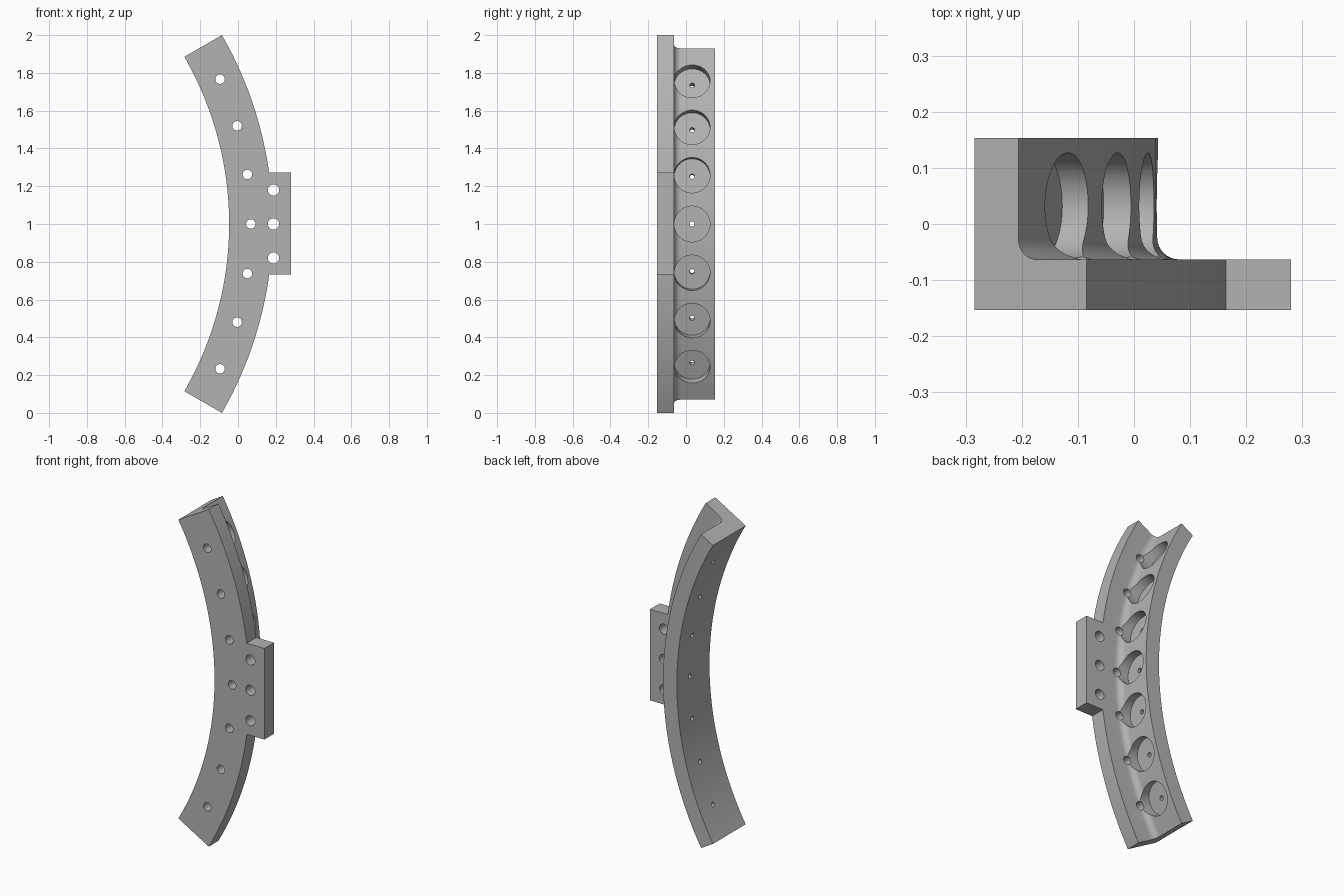
import bpy, bmesh, math
from mathutils import Matrix, Vector

if "Cube" in bpy.data.objects:
    bpy.data.objects.remove(bpy.data.objects["Cube"], do_unlink=True)

CENTRE = Vector((-1.817, 0, 1))       # axis of the arc, running along y
R_IN, R_WALL, R_OUT = 1.77, 1.86, 2.0
FRONT, FLANGE, BACK = -0.153, -0.063, 0.153
FILLET, STEPS = 0.037, 48
BORE_Y = 0.0325

grey = bpy.data.materials.new("plain grey")
grey.use_nodes = True
colour = (0.45, 0.45, 0.45, 1)
grey.diffuse_color = colour
grey.node_tree.nodes["Principled BSDF"].inputs["Base Color"].default_value = colour


def make_object(name, bm):
    bmesh.ops.recalc_face_normals(bm, faces=bm.faces)
    mesh = bpy.data.meshes.new(name)
    bm.to_mesh(mesh)
    bm.free()
    mesh.materials.append(grey)
    ob = bpy.data.objects.new(name, mesh)
    bpy.context.collection.objects.link(ob)
    return ob


def on_arc(radius, angle, y):
    return CENTRE + Vector((radius * math.cos(angle), y, radius * math.sin(angle)))


def rod(bm, start, end, radius, sides=48):
    axis = end - start
    turn = axis.to_track_quat('Z', 'Y').to_matrix().to_4x4()
    bmesh.ops.create_cone(bm, cap_ends=True, segments=sides, radius1=radius, radius2=radius,
                          depth=axis.length, matrix=Matrix.Translation((start + end) / 2) @ turn)


def combine(target, tool, operation):
    tool.hide_render = True
    mod = target.modifiers.new(tool.name, 'BOOLEAN')
    mod.operation, mod.solver, mod.object = operation, 'EXACT', tool
    bpy.context.view_layer.objects.active = target
    bpy.ops.object.modifier_apply(modifier=mod.name)
    bpy.data.objects.remove(tool, do_unlink=True)


# L-shaped section with a filleted inner corner, swept along the arc
profile = [(R_IN, FRONT), (R_OUT, FRONT), (R_OUT, FLANGE)]
for i in range(9):
    a = math.pi / 2 * i / 8
    profile.append((R_WALL + FILLET * (1 - math.sin(a)), FLANGE + FILLET * (1 - math.cos(a))))
profile += [(R_WALL, BACK), (R_IN, BACK)]

bm = bmesh.new()
rings = []
for s in range(STEPS + 1):
    angle = math.radians(-30 + 60 * s / STEPS)
    rings.append([bm.verts.new(on_arc(r, angle, y)) for r, y in profile])
for a, b in zip(rings, rings[1:]):
    for i in range(len(profile)):
        j = (i + 1) % len(profile)
        bm.faces.new((a[i], a[j], b[j], b[i]))
bm.faces.new(rings[0])
bm.faces.new(rings[-1])
bracket = make_object("curved_bracket", bm)

# Mounting tab on the outer edge
bm = bmesh.new()
size = Matrix.Diagonal((0.18, FLANGE - FRONT, 0.54, 1))
bmesh.ops.create_cube(bm, size=1,
                      matrix=Matrix.Translation((0.19, (FRONT + FLANGE) / 2, 1.003)) @ size)
combine(bracket, make_object("mounting_tab", bm), 'UNION')

# Radial pockets, pin holes through the wall, and screw holes through the flange
pockets, pins, screws = bmesh.new(), bmesh.new(), bmesh.new()
for k in range(-3, 4):
    a = math.radians(8 * k)
    rod(pockets, on_arc(1.807, a, BORE_Y), on_arc(1.96, a, BORE_Y), 0.0945, 64)
    rod(pins, on_arc(1.7, a, BORE_Y), on_arc(1.83, a, BORE_Y), 0.013, 24)
    rod(screws, on_arc(1.885, a, -0.2), on_arc(1.885, a, -0.01), 0.025, 32)
for z in (0.82, 1.0, 1.18):
    rod(screws, Vector((0.188, -0.2, z)), Vector((0.188, 0, z)), 0.03, 32)
for name, cutter in (("pocket", pockets), ("pin_hole", pins), ("screw_hole", screws)):
    combine(bracket, make_object(name + "_cutter", cutter), 'DIFFERENCE')

# Smooth the curved faces and keep the corners crisp
bpy.ops.object.select_all(action='DESELECT')
bracket.select_set(True)
bpy.context.view_layer.objects.active = bracket
bpy.ops.object.shade_smooth_by_angle(angle=math.radians(30))
